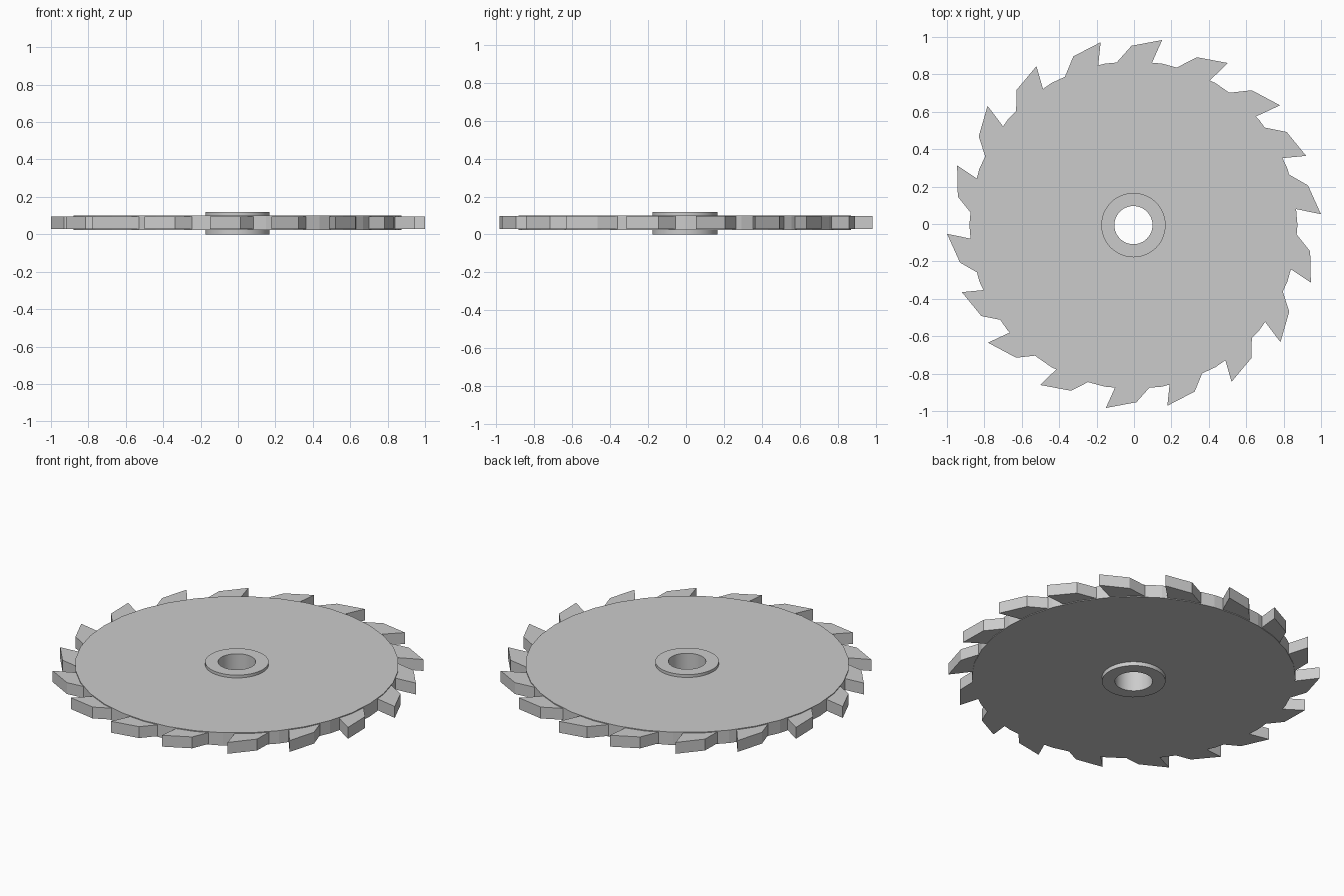
import bpy, bmesh, math

if "Cube" in bpy.data.objects:
    bpy.data.objects.remove(bpy.data.objects["Cube"])

CX, CY = -0.003, -0.006


def to_object(name, bm):
    bmesh.ops.recalc_face_normals(bm, faces=bm.faces)
    mesh = bpy.data.meshes.new(name)
    bm.to_mesh(mesh)
    bm.free()
    ob = bpy.data.objects.new(name, mesh)
    bpy.context.collection.objects.link(ob)
    return ob


def ring(name, r_in, r_out, z0, z1, n):
    bm = bmesh.new()
    loops = []
    for i in range(n):
        a = 2 * math.pi * i / n
        loops.append([bm.verts.new((CX + r * math.cos(a), CY + r * math.sin(a), z))
                      for r, z in ((r_in, z0), (r_out, z0), (r_out, z1), (r_in, z1))])
    for i in range(n):
        p, q = loops[i], loops[(i + 1) % n]
        for k in range(4):
            m = (k + 1) % 4
            bm.faces.new((p[k], q[k], q[m], p[m]))
    return to_object(name, bm)


# Blade body
ring("blade_disc", 0.14, 0.877, 0.024, 0.101, 36)

# Raised arbor hub with through hole
hub = ring("hub", 0.102, 0.172, 0.0, 0.118, 48)
bpy.context.view_layer.objects.active = hub
hub.select_set(True)
bpy.ops.object.shade_smooth_by_angle(angle=math.radians(30))

# Slightly uneven hooked teeth; the half circle repeats after 180 degrees
tips = [(81.3, 0.995), (59.8, 0.996), (39.1, 1.006), (21.6, 0.99), (3.0, 1.001),
        (-18.3, 0.996), (-38.9, 1.006), (-58.3, 0.992), (-79.6, 0.988)]
bm = bmesh.new()
for half in (0, 180):
    for ang, r_tip in tips:
        # tip, back shoulder, back root, hidden inner corners, front root
        outline = [(0, r_tip), (9.5, 0.953), (15.0, 0.866), (13.5, 0.82),
                   (4.0, 0.82), (2.2, 0.874)]
        pts = [(r * math.cos(math.radians(ang + half + d)),
                r * math.sin(math.radians(ang + half + d))) for d, r in outline]
        lo = [bm.verts.new((x, y, 0.028)) for x, y in pts]
        hi = [bm.verts.new((x, y, 0.096)) for x, y in pts]
        bm.faces.new(lo[::-1])
        bm.faces.new(hi)
        n = len(pts)
        for i in range(n):
            j = (i + 1) % n
            bm.faces.new((lo[i], lo[j], hi[j], hi[i]))
to_object("teeth", bm)
